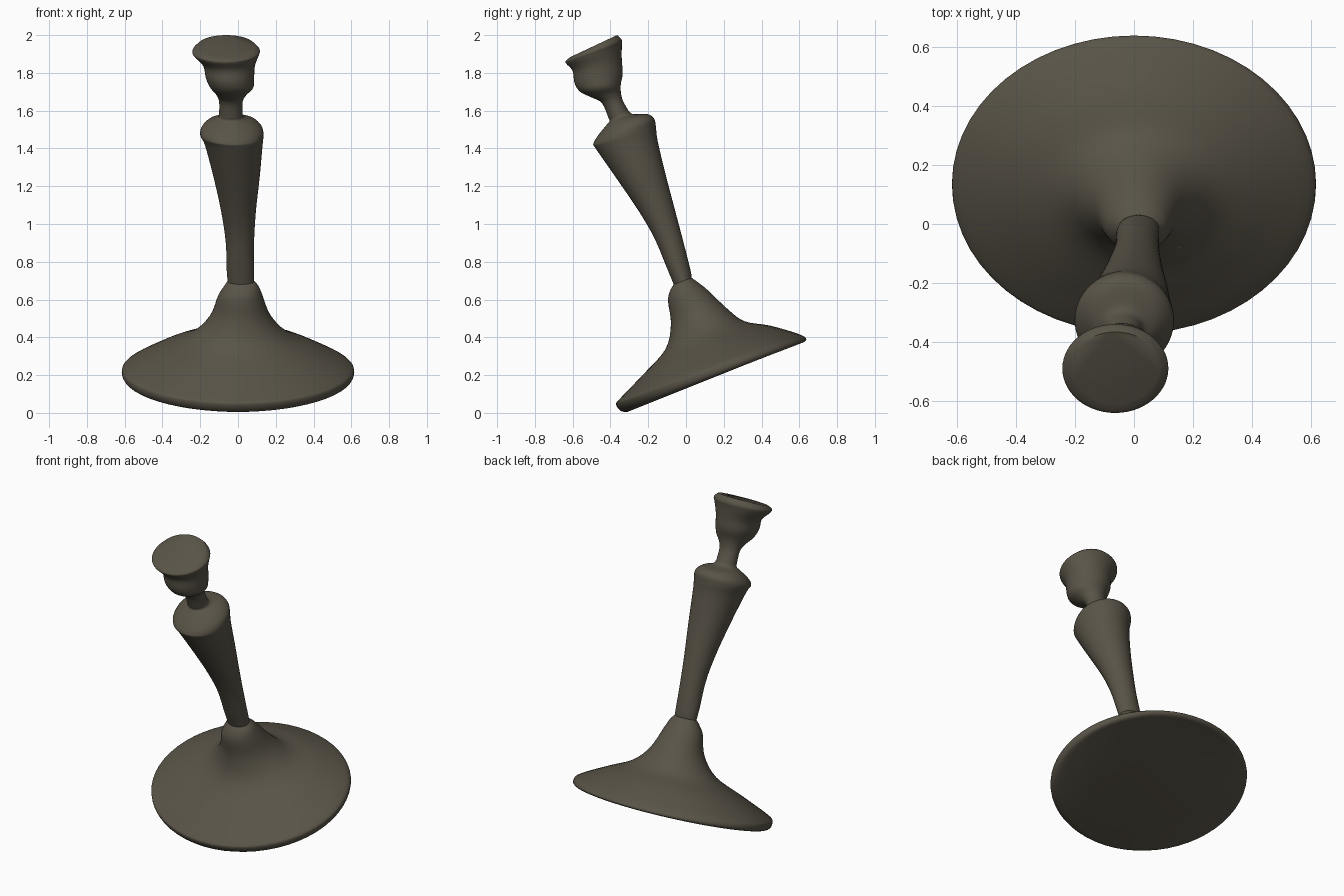
import bpy
import bmesh
import math
from mathutils import Vector

cube = bpy.data.objects.get("Cube")
if cube:
    bpy.data.objects.remove(cube, do_unlink=True)

SIDES = 56
STEPS = 4

# One aged metal colour for the whole candlestick
metal = bpy.data.materials.new("aged dark bronze")
metal.use_nodes = True
colour = (.1, .088, .064, 1)
metal.diffuse_color = colour
shader = metal.node_tree.nodes["Principled BSDF"]
shader.inputs["Base Color"].default_value = colour
shader.inputs["Roughness"].default_value = .7


def finish(bm, name, angle):
    """Turn a bmesh into a smooth-shaded metal object."""
    bmesh.ops.recalc_face_normals(bm, faces=bm.faces)
    mesh = bpy.data.meshes.new(name)
    bm.to_mesh(mesh)
    bm.free()
    mesh.materials.append(metal)
    obj = bpy.data.objects.new(name, mesh)
    bpy.context.collection.objects.link(obj)
    bpy.ops.object.select_all(action="DESELECT")
    obj.select_set(True)
    bpy.context.view_layer.objects.active = obj
    bpy.ops.object.shade_smooth_by_angle(angle=math.radians(angle))
    return obj


def blend(a, b, c, d, t):
    """Catmull-Rom interpolation between b and c."""
    return [q + .5 * t * (r - p + t * (2 * p - 5 * q + 4 * r - s + t * (3 * (q - r) + s - p)))
            for p, q, r, s in zip(a, b, c, d)]


def refine(rings):
    """Add smooth in-between rings to a coarse profile."""
    result = []
    for i in range(len(rings) - 1):
        a = rings[max(i - 1, 0)]
        d = rings[min(i + 2, len(rings) - 1)]
        for k in range(STEPS):
            result.append(blend(a, rings[i], rings[i + 1], d, k / STEPS))
    result.append(rings[-1])
    return result


def loft(name, rings, cap_start=False, cap_end=False):
    """Skin tilted oval rings: front y, front z, back y, back z, right x, left x."""
    bm = bmesh.new()
    loops = []
    for fy, fz, by, bz, x_min, x_max in refine(rings):
        centre = Vector(((x_min + x_max) / 2, (fy + by) / 2, (fz + bz) / 2))
        across = Vector(((x_max - x_min) / 2, 0, 0))
        along = Vector((0, (by - fy) / 2, (bz - fz) / 2))
        loop = []
        for s in range(SIDES):
            angle = math.tau * s / SIDES
            loop.append(bm.verts.new(centre + across * math.cos(angle) + along * math.sin(angle)))
        loops.append(loop)
    for low, high in zip(loops, loops[1:]):
        for s in range(SIDES):
            n = (s + 1) % SIDES
            bm.faces.new((low[s], low[n], high[n], high[s]))
    if cap_start:
        bm.faces.new(loops[0][::-1])
    if cap_end:
        bm.faces.new(loops[-1])
    return finish(bm, name, 60)


# Rings shared by neighbouring parts
waist = (-.065, .68, .03, .715, -.055, .085)
neck = (-.41, 1.56, -.305, 1.6, -.1, .025)

# Wide tilted foot flaring up into a bell
loft("foot", [
    (-.31, .005, .59, .365, -.57, .57),
    (-.345, .01, .625, .375, -.605, .605),
    (-.37, .045, .635, .395, -.615, .615),
    (-.35, .075, .59, .42, -.59, .59),
    (-.24, .19, .445, .462, -.43, .43),
    (-.11, .335, .31, .485, -.25, .27),
    (-.08, .47, .22, .55, -.15, .175),
    (-.095, .59, .115, .65, -.105, .13),
    (-.085, .645, .065, .69, -.075, .11),
    waist,
], cap_start=True)

# Tapering stem with a rounded shoulder
loft("stem", [
    waist,
    (-.1, .765, .025, .75, -.06, .085),
    (-.165, .92, -.01, .89, -.065, .085),
    (-.245, 1.06, -.06, 1.08, -.09, .095),
    (-.36, 1.23, -.11, 1.27, -.13, .115),
    (-.475, 1.395, -.15, 1.44, -.175, .13),
    (-.49, 1.425, -.16, 1.52, -.2, .135),
    (-.465, 1.47, -.17, 1.56, -.19, .125),
    (-.42, 1.525, -.205, 1.582, -.15, .085),
    (-.405, 1.545, -.28, 1.582, -.11, .035),
    neck,
])

# Narrow neck and flared candle cup with a closed top
loft("candle_cup", [
    neck,
    (-.445, 1.64, -.335, 1.655, -.1, .025),
    (-.5, 1.67, -.345, 1.7, -.115, .045),
    (-.56, 1.7, -.345, 1.74, -.145, .08),
    (-.59, 1.745, -.335, 1.8, -.17, .085),
    (-.6, 1.81, -.34, 1.87, -.185, .09),
    (-.635, 1.85, -.34, 1.94, -.235, .11),
    (-.635, 1.865, -.34, 1.975, -.24, .115),
    (-.61, 1.885, -.365, 2, -.215, .09),
], cap_end=True)

# Tiny casting nub on the front of the foot
bm = bmesh.new()
bmesh.ops.create_uvsphere(bm, u_segments=12, v_segments=8, radius=.018)
bmesh.ops.translate(bm, verts=bm.verts, vec=(.15, -.07, .33))
finish(bm, "casting_nub", 60)
